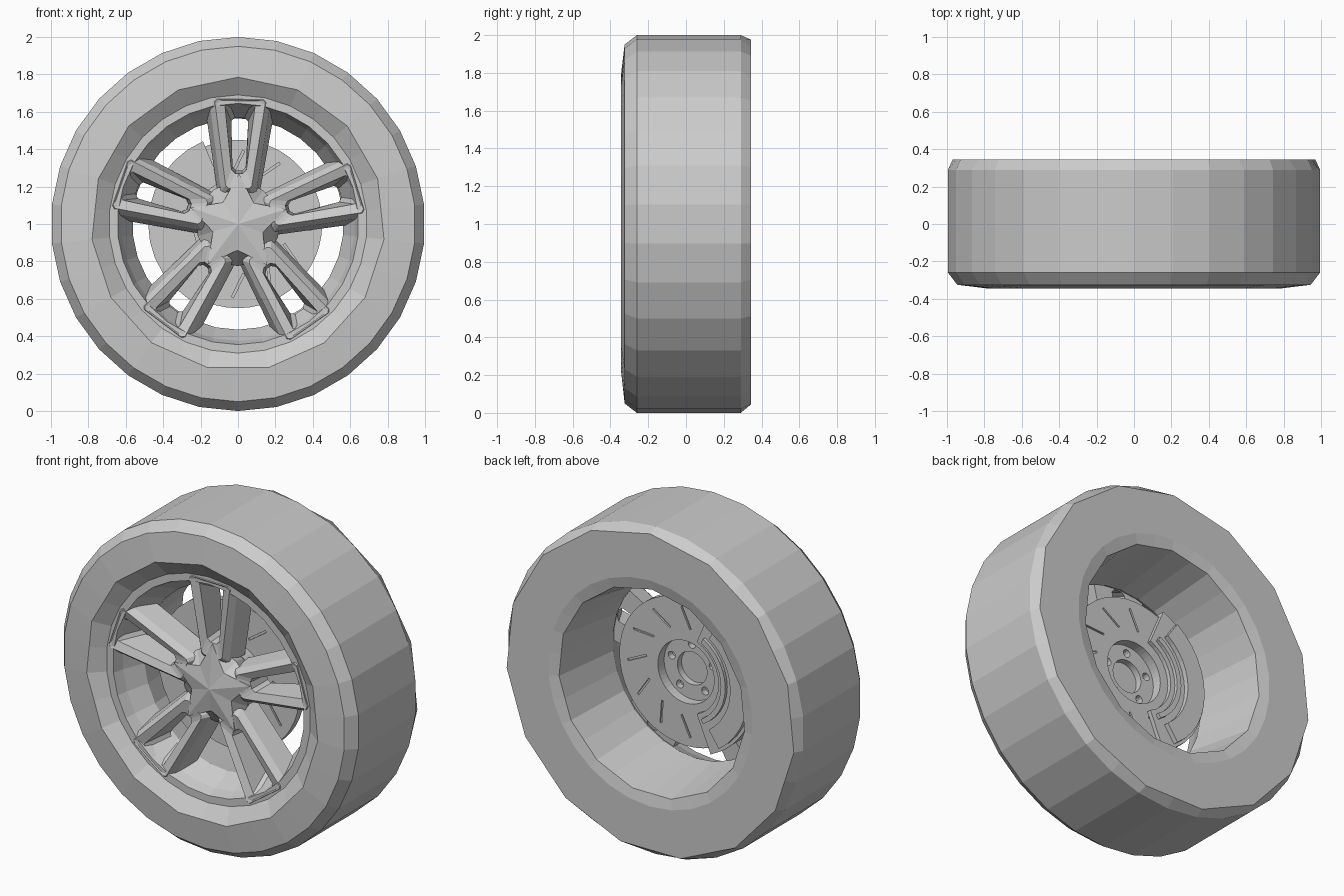
import bpy, bmesh
from math import sin, cos, pi, radians
from mathutils import Matrix, Vector

if "Cube" in bpy.data.objects:
    bpy.data.objects.remove(bpy.data.objects["Cube"])

grey = bpy.data.materials.new("plain grey")
grey.use_nodes = True
grey.diffuse_color = (0.6, 0.6, 0.6, 1)
grey.node_tree.nodes["Principled BSDF"].inputs["Base Color"].default_value = (0.6, 0.6, 0.6, 1)


def polar(r, a, y):
    """Point at radius r and angle a around the axle, at depth y."""
    return Vector((r * cos(a), y, 1 + r * sin(a)))


def finish(bm, name):
    bmesh.ops.recalc_face_normals(bm, faces=bm.faces)
    mesh = bpy.data.meshes.new(name)
    bm.to_mesh(mesh)
    bm.free()
    mesh.materials.append(grey)
    obj = bpy.data.objects.new(name, mesh)
    bpy.context.collection.objects.link(obj)
    return obj


def strip(bm, a, b):
    """Band of faces between two closed rings of vertices."""
    for i in range(len(a)):
        j = (i + 1) % len(a)
        bm.faces.new((a[i], a[j], b[j], b[i]))


def lathe(name, profile, sides=30):
    """Closed (radius, depth) profile spun on the axle; a third entry
    of 1 halves the number of corners on that ring."""
    bm = bmesh.new()
    rings = []
    for r, y, *coarse in profile:
        squash = cos(2 * pi / sides) if coarse else 1
        rings.append([bm.verts.new(polar(r * (squash if i % 2 else 1), 2 * pi * i / sides + pi / 2, y))
                      for i in range(sides)])
    for a, b in zip(rings, rings[1:] + rings[:1]):
        strip(bm, a, b)
    return finish(bm, name)


def sector(bm, r0, r1, y0, y1, a0, a1, steps=12):
    """Curved block between two radii, depths and angles."""
    cuts = []
    for i in range(steps + 1):
        a = radians(a0 + (a1 - a0) * i / steps)
        cuts.append([bm.verts.new(polar(r, a, y))
                     for r, y in ((r0, y0), (r1, y0), (r1, y1), (r0, y1))])
    for a, b in zip(cuts, cuts[1:]):
        strip(bm, a, b)
    bm.faces.new(cuts[0])
    bm.faces.new(cuts[-1])


# Tyre and rim
lathe("tyre", [(1, -.26), (1, .29), (.975, .345, 1), (.69, .345), (.66, .3),
               (.66, -.24), (.69, -.285), (.785, -.345, 1), (.95, -.325)])
lathe("rim", [(.69, -.285), (.645, -.285), (.625, -.22), (.565, -.1), (.63, .33, 1),
              (.69, .345), (.67, .29), (.6, -.1), (.66, -.23)])

# Five twin spokes, each a tapered frame around a bevelled slot
TILT = radians(89)


def frame_loop(w0, w1, r0, r1, cut):
    half = [(w0 - cut, r0), (w0, r0 + cut), (w1, r1 - cut), (w1 - cut, r1)]
    return half + [(-w, r) for w, r in reversed(half)]


LAYERS = [  # outline, inner depth, outer depth
    (frame_loop(.115, .19, .16, .66, .02), -.1, -.13),
    (frame_loop(.095, .165, .16, .68, .015), -.22, -.255),
    (frame_loop(.07, .135, .19, .665, .015), -.255, -.29),
    (frame_loop(.04, .08, .27, .645, .02), -.235, -.275),
    (frame_loop(.035, .045, .285, .57, .02), -.1, -.13),
]
bm = bmesh.new()
for k in range(5):
    a = TILT + 2 * pi * k / 5
    out, side = Vector((cos(a), 0, sin(a))), Vector((sin(a), 0, -cos(a)))
    rings = []
    for outline, y_in, y_out in LAYERS:
        rings.append([bm.verts.new(out * r + side * w + Vector(
            (0, y_in + (y_out - y_in) * (r - .16) / .5, 1))) for w, r in outline])
    for p, q in zip(rings, rings[1:] + rings[:1]):
        strip(bm, p, q)
finish(bm, "spokes")

# Hub with a raised five-pointed star
bm = bmesh.new()
rings = []
for tip, valley, y in ((.2, .2, -.1), (.24, .225, -.21), (.27, .14, -.255)):
    rings.append([bm.verts.new(polar(valley if i % 2 else tip, TILT + pi * i / 5, y))
                  for i in range(10)])
strip(bm, rings[0], rings[1])
strip(bm, rings[1], rings[2])
bm.faces.new(rings[0])
centre = bm.verts.new(polar(0, 0, -.28))
for i in range(10):
    bm.faces.new((rings[2][i], rings[2][(i + 1) % 10], centre))
finish(bm, "hub")

# Brake disc with a recessed centre
disc = lathe("brake_disc", [(.45, -.05), (.45, 0), (.19, 0), (.19, -.06), (.1, -.06),
                            (.1, -.13), (.21, -.13), (.21, -.05)], 48)

# Cut slanted grooves in both disc faces, and the bolt holes
bm = bmesh.new()
for k in range(12):
    a = 2 * pi * k / 12
    for y in (-.05, 0):
        place = (Matrix.Translation(polar(.33, a, y)) @ Matrix.Rotation(-a + .45, 4, 'Y')
                 @ Matrix.Diagonal((.14, .02, .012, 1)))
        bmesh.ops.create_cube(bm, size=1, matrix=place)
for k in range(5):
    place = Matrix.Translation(polar(.145, TILT + 2 * pi * k / 5, -.07)) @ Matrix.Rotation(pi / 2, 4, 'X')
    bmesh.ops.create_cone(bm, cap_ends=True, segments=12, radius1=.024, radius2=.024,
                          depth=.08, matrix=place)
cutter = finish(bm, "disc_cutter")
cutter.hide_render = True
cut = disc.modifiers.new("cut", 'BOOLEAN')
cut.operation, cut.solver, cut.object = 'DIFFERENCE', 'EXACT', cutter
bpy.context.view_layer.objects.active = disc
bpy.ops.object.modifier_apply(modifier="cut")
bpy.data.objects.remove(cutter)

# Brake caliper straddling the disc, with stepped ridges on the back
bm = bmesh.new()
sector(bm, .24, .48, .005, .03, 113, 247)
sector(bm, .24, .48, -.085, -.055, 113, 247)
sector(bm, .455, .48, -.06, .01, 113, 247)
sector(bm, .27, .3, .025, .05, 120, 240)
sector(bm, .34, .46, .025, .06, 125, 235)
finish(bm, "brake_caliper")
